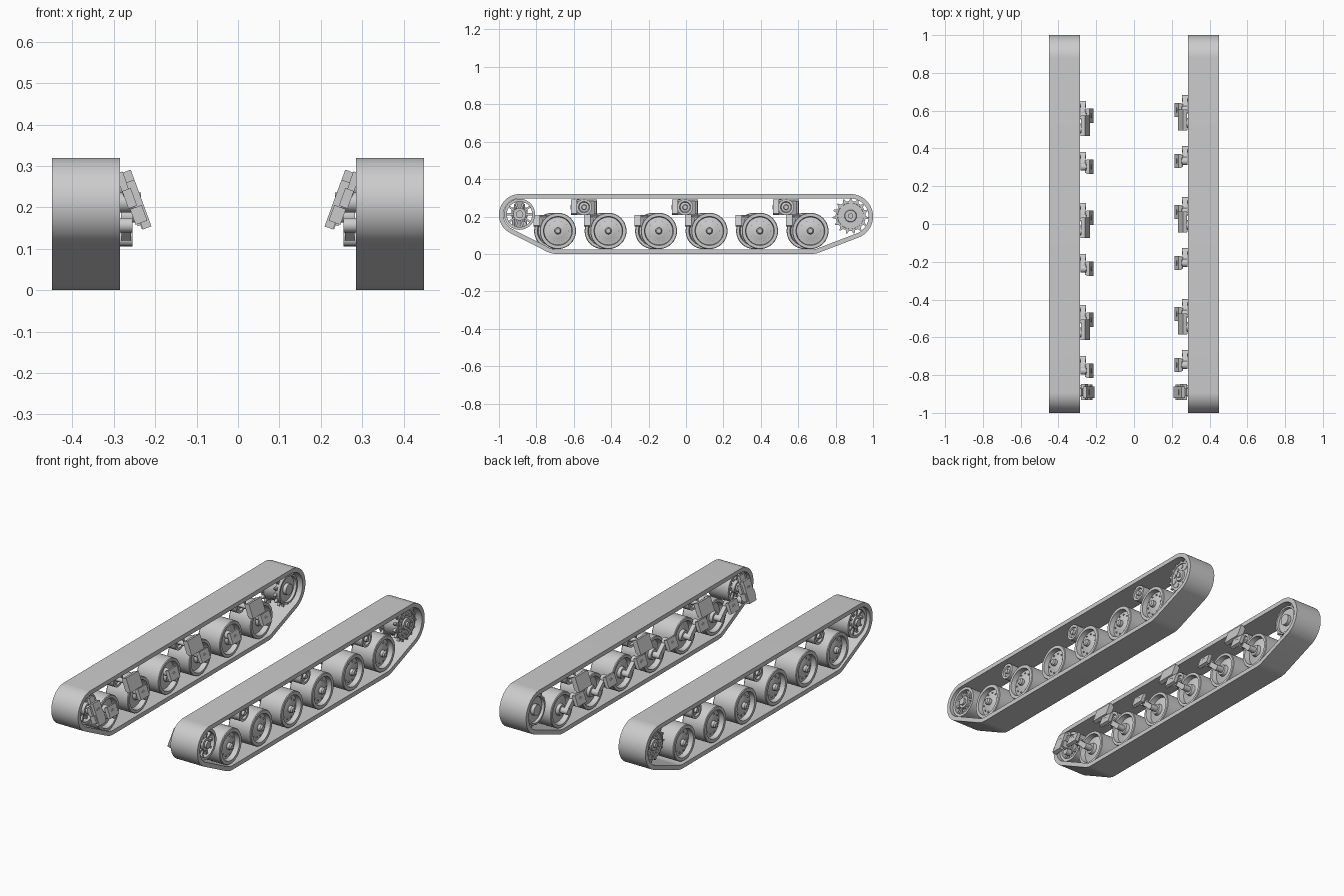
import bpy, bmesh
from math import sin, cos, pi, radians, atan2, hypot
from mathutils import Matrix, Vector

if "Cube" in bpy.data.objects:
    bpy.data.objects.remove(bpy.data.objects["Cube"])

grey = bpy.data.materials.new("plain_grey")
grey.use_nodes = True
GREY = (0.6, 0.6, 0.6, 1)
grey.diffuse_color = GREY
grey.node_tree.nodes["Principled BSDF"].inputs["Base Color"].default_value = GREY

TILT = radians(20)      # slope of the mounting plates
STEP = 0.27             # road wheel spacing


def finish(bm, name, loc=(0, 0, 0), side=1):
    """Mirror to the wanted side, clean up and link as an object."""
    bmesh.ops.transform(bm, matrix=Matrix.Diagonal((side, 1, 1, 1)), verts=bm.verts)
    bmesh.ops.recalc_face_normals(bm, faces=bm.faces)
    me = bpy.data.meshes.new(name)
    bm.to_mesh(me)
    bm.free()
    me.materials.append(grey)
    ob = bpy.data.objects.new(name, me)
    ob.location = loc
    bpy.context.collection.objects.link(ob)
    bpy.ops.object.select_all(action='DESELECT')
    ob.select_set(True)
    bpy.context.view_layer.objects.active = ob
    bpy.ops.object.shade_smooth_by_angle(angle=radians(35))
    return ob


def lathe(bm, profile, n=40):
    """Spin (radius, x) points round the x axis."""
    verts = [bm.verts.new((x, 0, r)) for r, x in profile]
    edges = [bm.edges.new(p) for p in zip(verts, verts[1:])]
    bmesh.ops.spin(bm, geom=verts + edges, cent=(0, 0, 0), axis=(1, 0, 0),
                   angle=2 * pi, steps=n, use_merge=True)
    bmesh.ops.remove_doubles(bm, verts=bm.verts, dist=0.0002)


def cyl(bm, x0, x1, r, y=0, z=0, n=16):
    m = Matrix.Translation(((x0 + x1) / 2, y, z)) @ Matrix.Rotation(pi / 2, 4, 'Y')
    bmesh.ops.create_cone(bm, cap_ends=True, segments=n, radius1=r, radius2=r,
                          depth=abs(x1 - x0), matrix=m)


def box(bm, centre, size, axis='X', angle=0):
    m = (Matrix.Translation(centre) @ Matrix.Rotation(angle, 4, axis)
         @ Matrix.Diagonal((*size, 1)))
    bmesh.ops.create_cube(bm, size=1, matrix=m)


def prism(bm, outline, x0, x1):
    """Extrude a (y, z) outline along x."""
    face = bm.faces.new([bm.verts.new((x0, y, z)) for y, z in outline])
    res = bmesh.ops.extrude_face_region(bm, geom=[face])
    new = [v for v in res["geom"] if isinstance(v, bmesh.types.BMVert)]
    bmesh.ops.translate(bm, vec=(x1 - x0, 0, 0), verts=new)


def ring(n, r, start=0):
    return [(r * cos(start + 2 * pi * i / n), r * sin(start + 2 * pi * i / n))
            for i in range(n)]


# Track belt: a band wrapped tightly round four circles (y, z, radius)
WRAP = [(-0.89, 0.21, 0.11), (0.88, 0.20, 0.12), (-0.69, 0.123, 0.123), (0.67, 0.123, 0.123)]


def wrap(inset):
    pts = []
    for i in range(144):
        c, s = cos(2 * pi * i / 144), sin(2 * pi * i / 144)
        y, z, r = max(WRAP, key=lambda k: k[0] * c + k[1] * s + k[2])
        pts.append((y + (r - inset) * c, z + (r - inset) * s))
    return pts


def track(side, tag):
    bm = bmesh.new()
    loops = [[bm.verts.new((x, y, z)) for y, z in wrap(inset)]
             for x, inset in ((0.285, 0), (0.45, 0), (0.45, 0.024), (0.285, 0.024))]
    for a, b in zip(loops, loops[1:] + loops[:1]):
        for i in range(len(a)):
            j = (i + 1) % len(a)
            bm.faces.new((a[i], a[j], b[j], b[i]))
    finish(bm, tag + "_track_belt", side=side)


# Road wheel: dished drum with hub cap and bolts
ROAD = [(0, 0.445), (0.012, 0.445), (0.018, 0.438), (0.018, 0.422), (0.04, 0.42),
        (0.066, 0.408), (0.074, 0.408), (0.077, 0.436), (0.094, 0.436), (0.097, 0.432),
        (0.097, 0.302), (0.094, 0.298), (0.08, 0.298), (0.074, 0.325), (0.032, 0.315),
        (0.028, 0.298), (0, 0.298)]


def road_wheel(side, tag, y):
    bm = bmesh.new()
    lathe(bm, ROAD, 48)
    for by, bz in ring(10, 0.053):
        cyl(bm, 0.41, 0.42, 0.004, by, bz, 6)
    finish(bm, tag + "_road_wheel", (0, y, 0.123), side)


# Trailing arm: axle, swing arm, pivot and sloping mounting flange
def suspension_arm(side, tag, y):
    bm = bmesh.new()
    dy, dz = -0.062, 0.055
    cyl(bm, 0.255, 0.31, 0.017)
    cyl(bm, 0.255, 0.283, 0.021, dy, dz)
    box(bm, (0.27, dy / 2, dz / 2), (0.024, hypot(dy, dz), 0.028), 'X', atan2(dz, dy))
    cyl(bm, 0.225, 0.26, 0.014, dy, dz)
    box(bm, (0.234, dy, dz), (0.018, 0.075, 0.06), 'Y', TILT)
    for sy in (-1, 1):
        box(bm, (0.245, dy + sy * 0.026, dz), (0.012, 0.012, 0.045), 'Y', TILT)
    finish(bm, tag + "_suspension_arm", (0, y, 0.123), side)


# Return roller with its sloping bracket
ROLLER = [(0, 0.425), (0.012, 0.425), (0.014, 0.412), (0.026, 0.41), (0.03, 0.42),
          (0.043, 0.42), (0.043, 0.335), (0.03, 0.335), (0.026, 0.345), (0, 0.345)]


def return_roller(side, tag, y):
    bm = bmesh.new()
    lathe(bm, ROLLER, 32)
    finish(bm, tag + "_return_roller", (0, y, 0.25), side)
    bm = bmesh.new()
    cyl(bm, 0.25, 0.35, 0.013)
    box(bm, (0.256, 0.015, 0), (0.022, 0.11, 0.08), 'Y', TILT)
    cyl(bm, 0.255, 0.285, 0.026)
    for sy in (-1, 1):
        box(bm, (0.27, 0.015 + sy * 0.045, 0), (0.016, 0.012, 0.07), 'Y', TILT)
    finish(bm, tag + "_roller_bracket", (0, y, 0.25), side)


# Spoked front idler and the crank that carries it
def idler(side, tag):
    bm = bmesh.new()
    lathe(bm, [(0.083, 0.305), (0.083, 0.432), (0.068, 0.432), (0.068, 0.305), (0.083, 0.305)])
    cyl(bm, 0.30, 0.43, 0.034, n=28)
    cyl(bm, 0.43, 0.442, 0.02, n=20)
    for sy, sz in ring(10, 0.05):
        for x in (0.33, 0.41):
            box(bm, (x, sy, sz), (0.02, 0.042, 0.011), 'X', atan2(sz, sy))
    finish(bm, tag + "_idler_wheel", (0, -0.89, 0.212), side)
    bm = bmesh.new()
    cyl(bm, 0.235, 0.31, 0.024)
    box(bm, (0.24, 0, -0.005), (0.022, 0.06, 0.12), 'Y', TILT)
    box(bm, (0.262, 0, 0.01), (0.022, 0.085, 0.045), 'Y', TILT)
    box(bm, (0.272, 0.0, 0.03), (0.018, 0.04, 0.09), 'Y', TILT)
    cyl(bm, 0.255, 0.287, 0.018, 0.02, -0.055)
    for sy in (-1, 1):
        box(bm, (0.24, sy * 0.033, -0.03), (0.03, 0.016, 0.04), 'Y', TILT)
    finish(bm, tag + "_idler_crank", (0, -0.89, 0.212), side)


# Rear drive sprocket: toothed discs on a hollow drum, bolted hub
def sprocket(side, tag):
    bm = bmesh.new()
    teeth, pitch = 15, 2 * pi / 15
    outline = []
    for i in range(teeth):
        for r, f in ((0.08, 0), (0.08, 0.45), (0.096, 0.66), (0.096, 0.79)):
            a = (i + f) * pitch
            outline.append((r * cos(a), r * sin(a)))
    for x in (0.32, 0.402):
        prism(bm, outline, x, x + 0.014)
    lathe(bm, [(0, 0.425), (0.03, 0.425), (0.034, 0.412), (0.068, 0.412), (0.07, 0.42),
               (0.08, 0.42), (0.08, 0.405), (0.072, 0.39), (0.072, 0.34), (0.08, 0.325),
               (0.08, 0.305), (0.07, 0.305), (0.066, 0.34), (0.03, 0.345), (0.03, 0.30), (0, 0.30)])
    for by, bz in ring(9, 0.053):
        cyl(bm, 0.41, 0.42, 0.011, by, bz, 14)
    cyl(bm, 0.42, 0.434, 0.014)
    finish(bm, tag + "_drive_sprocket", (0, 0.88, 0.203), side)


# Both sides; the right side's running gear sits slightly further forward
for side, tag, shift in ((1, "left", 0), (-1, "right", -0.03)):
    track(side, tag)
    for i in range(6):
        y = -0.685 + STEP * i + shift
        road_wheel(side, tag, y)
        suspension_arm(side, tag, y)
    for i in range(3):
        return_roller(side, tag, -0.545 + 2 * STEP * i + shift)
    idler(side, tag)
    sprocket(side, tag)
